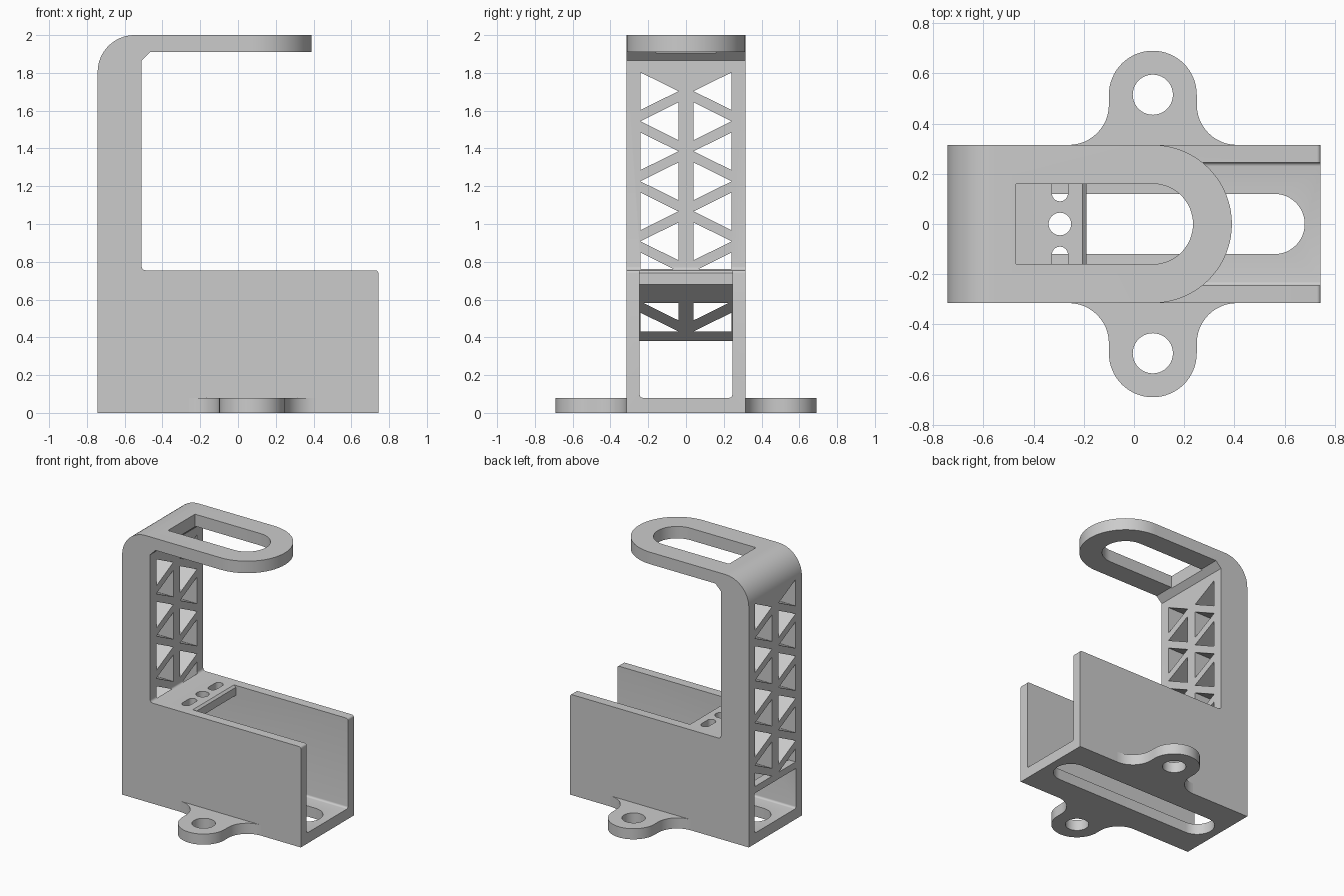
import bpy, bmesh
from math import cos, sin, pi, radians

cube = bpy.data.objects.get("Cube")
if cube:
    bpy.data.objects.remove(cube, do_unlink=True)

grey = bpy.data.materials.new("plain grey")
grey.use_nodes = True
grey.diffuse_color = (0.6, 0.6, 0.6, 1)
grey.node_tree.nodes["Principled BSDF"].inputs["Base Color"].default_value = (0.6, 0.6, 0.6, 1)

# Each axis maps a flat outline point (a, b) and a depth d into space
MAPS = {
    "x": lambda a, b, d: (d, a, b),
    "y": lambda a, b, d: (a, d, b),
    "z": lambda a, b, d: (a, b, d),
}


def arc(cx, cy, r, start, end, n=12):
    steps = [radians(start + (end - start) * i / n) for i in range(n + 1)]
    return [(cx + r * cos(t), cy + r * sin(t)) for t in steps]


def circle(cx, cy, r, n=40):
    return arc(cx, cy, r, 0, 360, n)[:-1]


def prism(name, axis, outlines, low, high):
    """Extrude one or more flat outlines along an axis."""
    bm = bmesh.new()
    for outline in outlines:
        face = bm.faces.new([bm.verts.new(MAPS[axis](a, b, low)) for a, b in outline])
        new = bmesh.ops.extrude_face_region(bm, geom=[face])["geom"]
        for v in new:
            if isinstance(v, bmesh.types.BMVert):
                v.co["xyz".index(axis)] = high
    bmesh.ops.recalc_face_normals(bm, faces=bm.faces)
    mesh = bpy.data.meshes.new(name)
    bm.to_mesh(mesh)
    bm.free()
    mesh.materials.append(grey)
    obj = bpy.data.objects.new(name, mesh)
    bpy.context.collection.objects.link(obj)
    return obj


def cut(target, cutter):
    cutter.hide_render = True
    mod = target.modifiers.new("cut", "BOOLEAN")
    mod.object = cutter
    mod.solver = "EXACT"
    bpy.context.view_layer.objects.active = target
    bpy.ops.object.modifier_apply(modifier=mod.name)
    bpy.data.objects.remove(cutter, do_unlink=True)


def finish(obj):
    bpy.ops.object.select_all(action="DESELECT")
    obj.select_set(True)
    bpy.context.view_layer.objects.active = obj
    bpy.ops.object.shade_smooth_by_angle(angle=radians(30))


X = 0.743          # half length
W = 0.315          # half width
IN = 0.245         # half width of the channel
POST = -0.51       # inner face of the post
SHELF = 0.755      # top of the tray and shelf
TIP = 0.075        # centre of the rounded arm tip

# Side profile of tray, post and arm in one piece
profile = [(-X, 0), (X, 0)]
profile += arc(X - 0.015, SHELF - 0.015, 0.015, 0, 90, 5)
profile += arc(POST + 0.02, SHELF + 0.02, 0.02, 270, 180, 5)
profile += [(POST, 1.865), (POST + 0.045, 1.91), (0.39, 1.91), (0.39, 2)]
profile += arc(-X + 0.195, 1.805, 0.195, 90, 180, 16)
body = prism("bracket_body", "y", [profile], -W, W)

# Channel through the tray, leaving a shelf with a sloped underside at the post
channel = prism("channel_cutter", "y", [[
    (-1, 0.08), (1, 0.08), (1, 0.9), (-0.205, 0.9), (-0.205, SHELF),
    (-0.19, 0.74), (-0.19, 0.68), (-0.39, 0.68), (-X, 0.38), (-1, 0.38)]], -IN, IN)
bm = bmesh.new()
bm.from_mesh(channel.data)
floor_edges = [e for e in bm.edges if all(abs(v.co.z - 0.08) < 0.001 for v in e.verts)
               and abs(e.verts[0].co.x - e.verts[1].co.x) > 1]
bmesh.ops.bevel(bm, geom=floor_edges, offset=0.015, segments=4, profile=0.5, affect="EDGES")
bm.to_mesh(channel.data)
bm.free()
cut(body, channel)

# Triangular lattice windows through the post
triangles = []
for side in (-1, 1):
    outer, inner = side * 0.242, side * 0.04
    for i in range(5):
        z = 1.703 - 0.318 * i
        triangles.append([(outer, z + 0.1), (inner, z), (outer, max(z - 0.1, 0.43))])
        if i < 4:
            z -= 0.159
            triangles.append([(inner, z + 0.1), (outer, z), (inner, z - 0.1)])
cut(body, prism("lattice_cutter", "x", triangles, -1, POST + 0.005))

# Rounded arm tip
tip = arc(TIP, 0, W, -90, 90, 40) + [(TIP, 0.5), (0.6, 0.5), (0.6, -0.5), (TIP, -0.5)]
cut(body, prism("tip_cutter", "z", [tip], 1.8, 2.1))

# Slot in the arm, square at the post end
slot = [(-0.47, -0.16)] + arc(TIP, 0, 0.16, -90, 90, 30) + [(-0.47, 0.16)]
cut(body, prism("arm_slot_cutter", "z", [slot], 1.8, 2.1))

# Long slot in the floor
slot = arc(0.56, 0, 0.12, -90, 90, 24) + arc(-0.56, 0, 0.12, 90, 270, 24)
cut(body, prism("floor_slot_cutter", "z", [slot], -0.1, 0.2))

# Round hole and two short slots in the shelf
holes = [circle(-0.295, 0, 0.045)]
for y in (-0.156, 0.156):
    holes.append(arc(-0.295, y + 0.034, 0.032, 0, 180) + arc(-0.295, y - 0.034, 0.032, 180, 360))
cut(body, prism("shelf_hole_cutter", "z", holes, 0.6, 0.9))
finish(body)

# Screw ears on both sides, blended into the walls
for name, s in (("right_ear", -1), ("left_ear", 1)):
    outline = [(TIP + 0.335, 0.28)]
    outline += arc(TIP + 0.335, 0.475, 0.16, 270, 180)
    outline += arc(TIP, 0.515, 0.175, 0, 180, 32)
    outline += arc(TIP - 0.335, 0.475, 0.16, 0, -90)
    outline += [(TIP - 0.335, 0.28)]
    ear = prism(name, "z", [[(x, s * y) for x, y in outline]], 0, 0.08)
    cut(ear, prism("ear_hole_cutter", "z", [circle(TIP, s * 0.515, 0.08)], -0.1, 0.2))
    finish(ear)
